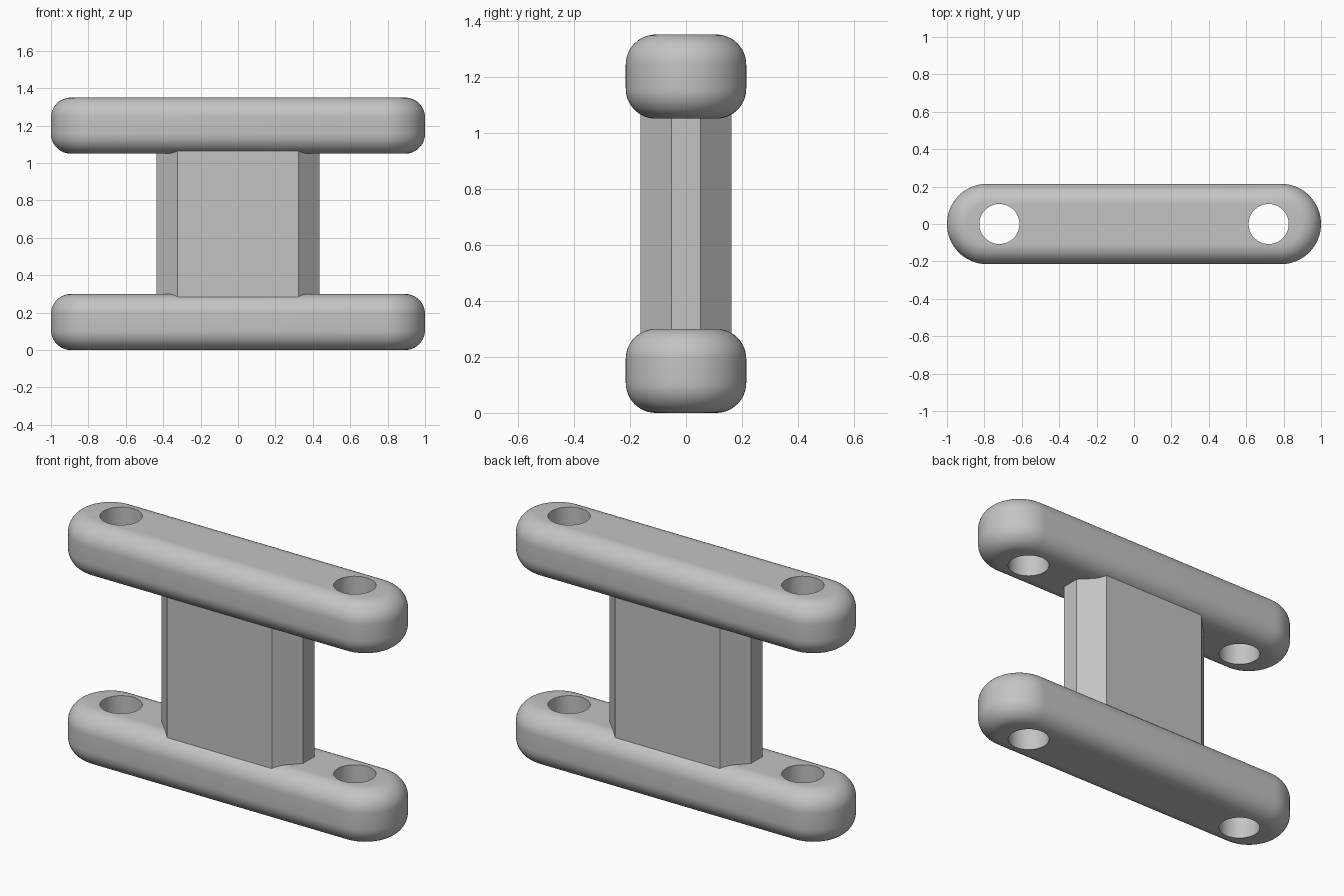
import bpy
import bmesh
from math import sin, cos, pi, radians

cube = bpy.data.objects.get("Cube")
if cube:
    bpy.data.objects.remove(cube)

HALF_LENGTH, RADIUS, THICK, FILLET = 1.0, 0.215, 0.30, 0.107
HEIGHT = 1.35
HOLE_X, HOLE_RADIUS = 0.72, 0.107
END_X = HALF_LENGTH - RADIUS

grey = bpy.data.materials.new("plain_grey")
grey.use_nodes = True
colour = (0.55, 0.55, 0.55, 1)
grey.diffuse_color = colour
grey.node_tree.nodes["Principled BSDF"].inputs["Base Color"].default_value = colour


def loft(name, rings):
    """Skin a stack of closed rings and cap both ends."""
    bm = bmesh.new()
    loops = [[bm.verts.new(p) for p in ring] for ring in rings]
    n = len(loops[0])
    for low, high in zip(loops, loops[1:]):
        for i in range(n):
            j = (i + 1) % n
            bm.faces.new((low[i], low[j], high[j], high[i]))
    bm.faces.new(loops[0][::-1])
    bm.faces.new(loops[-1])
    mesh = bpy.data.meshes.new(name)
    bm.to_mesh(mesh)
    bm.free()
    mesh.materials.append(grey)
    obj = bpy.data.objects.new(name, mesh)
    bpy.context.collection.objects.link(obj)
    return obj


def stadium(radius, z, steps=32):
    """Long outline with a half circle at each end."""
    return [(side * (END_X + radius * cos(a)), side * radius * sin(a), z)
            for side in (1, -1)
            for a in (-pi / 2 + pi * k / steps for k in range(steps + 1))]


def circle(x, radius, z, steps=64):
    return [(x + radius * cos(2 * pi * k / steps), radius * sin(2 * pi * k / steps), z)
            for k in range(steps)]


# Rounded link plates, drilled through near both ends
def link_plate(name, base):
    rings = []
    for centre, start in ((FILLET, -pi / 2), (THICK - FILLET, 0)):
        for k in range(13):
            a = start + pi / 2 * k / 12
            rings.append(stadium(RADIUS - FILLET + FILLET * cos(a),
                                 base + centre + FILLET * sin(a)))
    plate = loft(name, rings)
    cutters = []
    for x in (-HOLE_X, HOLE_X):
        cutter = loft("hole_cutter", [circle(x, HOLE_RADIUS, base - 0.1),
                                      circle(x, HOLE_RADIUS, base + THICK + 0.1)])
        cutter.hide_render = True
        cut = plate.modifiers.new("hole", "BOOLEAN")
        cut.operation = "DIFFERENCE"
        cut.solver = "EXACT"
        cut.object = cutter
        cutters.append(cutter)
    bpy.ops.object.select_all(action="DESELECT")
    plate.select_set(True)
    bpy.context.view_layer.objects.active = plate
    for modifier in list(plate.modifiers):
        bpy.ops.object.modifier_apply(modifier=modifier.name)
    for cutter in cutters:
        bpy.data.objects.remove(cutter)
    bpy.ops.object.shade_smooth_by_angle(angle=radians(30))


link_plate("lower_plate", 0)
link_plate("upper_plate", HEIGHT - THICK)

# Chamfered post joining the plates
X, Y, CHAMFER = 0.435, 0.163, 0.112
corner = [(X, Y - CHAMFER), (X - CHAMFER, Y)]
half = corner + [(-x, y) for x, y in reversed(corner)]
outline = half + [(-x, -y) for x, y in half]
loft("centre_post", [[(x, y, z) for x, y in outline]
                     for z in (THICK / 2, HEIGHT - THICK / 2)])
